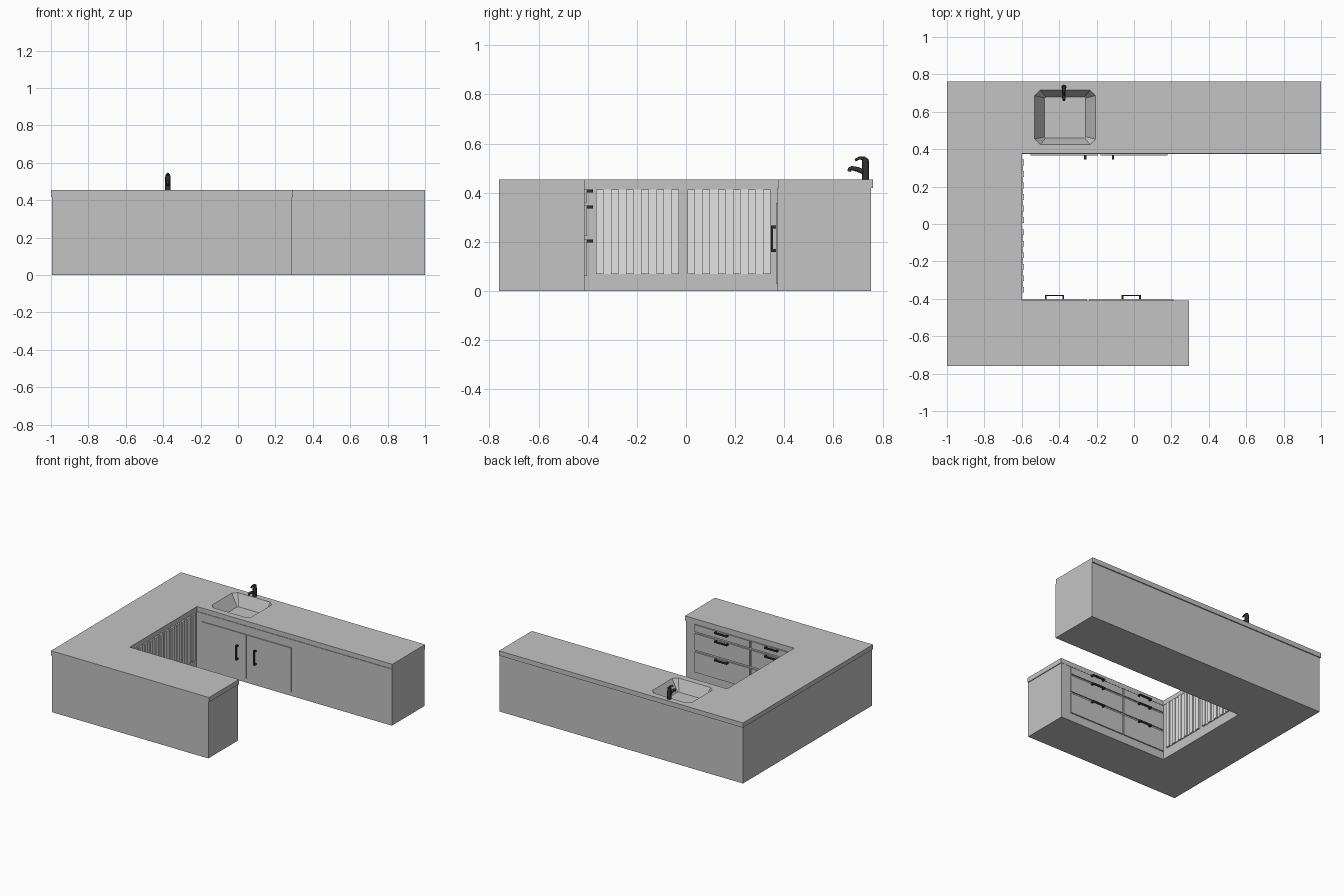
import bpy, bmesh
from mathutils import Vector

cube = bpy.data.objects.get("Cube")
if cube:
    bpy.data.objects.remove(cube, do_unlink=True)


def material(name, color):
    m = bpy.data.materials.new(name)
    m.use_nodes = True
    m.diffuse_color = (*color, 1)
    m.node_tree.nodes["Principled BSDF"].inputs["Base Color"].default_value = (*color, 1)
    return m


GREY = material("cabinet grey", (0.55, 0.55, 0.55))
PALE = material("pale slats", (0.78, 0.78, 0.78))
BLACK = material("black metal", (0.03, 0.03, 0.03))


def finish(name, bm, mat):
    bmesh.ops.recalc_face_normals(bm, faces=bm.faces)
    mesh = bpy.data.meshes.new(name)
    bm.to_mesh(mesh)
    bm.free()
    mesh.materials.append(mat)
    ob = bpy.data.objects.new(name, mesh)
    bpy.context.collection.objects.link(ob)
    return ob


def add_box(bm, lo, hi):
    lo, hi = Vector(lo), Vector(hi)
    verts = bmesh.ops.create_cube(bm, size=1)["verts"]
    for v in verts:
        v.co = (lo + hi) / 2 + v.co * (hi - lo)


def boxes(name, spans, mat):
    bm = bmesh.new()
    for lo, hi in spans:
        add_box(bm, lo, hi)
    return finish(name, bm, mat)


def prism(name, outline, z0, z1, mat):
    bm = bmesh.new()
    face = bm.faces.new([bm.verts.new((x, y, z0)) for x, y in outline])
    top = bmesh.ops.extrude_face_region(bm, geom=[face])["geom"]
    for v in top:
        if isinstance(v, bmesh.types.BMVert):
            v.co.z = z1
    return finish(name, bm, mat)


def u_shape(left, back, inner_back, inner_left, inner_front, front_end):
    return [(left, -0.76), (front_end, -0.76), (front_end, inner_front),
            (inner_left, inner_front), (inner_left, inner_back),
            (1, inner_back), (1, back), (left, back)]


# U-shaped cabinet body and the worktop overhanging it
TOP, LIP = 0.453, 0.418
body = prism("cabinet_body", u_shape(-0.994, 0.753, 0.373, -0.602, -0.412, 0.289), 0, LIP, GREY)
worktop = prism("worktop", u_shape(-1, 0.761, 0.377, -0.600, -0.410, 0.295), LIP, TOP, GREY)


# Sink basin: a tapered cut with clipped corners
def ring(bm, hx, hy, c, z):
    pts = [(hx - c, -hy), (hx, c - hy), (hx, hy - c), (hx - c, hy),
           (c - hx, hy), (-hx, hy - c), (-hx, c - hy), (c - hx, -hy)]
    return [bm.verts.new((x - 0.368, y + 0.57, z)) for x, y in pts]


bm = bmesh.new()
rings = [ring(bm, 0.11, 0.11, 0.006, 0.37), ring(bm, 0.163, 0.146, 0.03, TOP),
         ring(bm, 0.163, 0.146, 0.03, TOP + 0.05)]
bm.faces.new(rings[0])
bm.faces.new(rings[-1])
for a, b in zip(rings, rings[1:]):
    for i in range(8):
        j = (i + 1) % 8
        bm.faces.new((a[i], a[j], b[j], b[i]))
cutter = finish("sink_cutter", bm, GREY)
cutter.hide_render = True
for ob in (body, worktop):
    mod = ob.modifiers.new("sink", "BOOLEAN")
    mod.operation, mod.solver, mod.object = "DIFFERENCE", "EXACT", cutter
    bpy.context.view_layer.objects.active = ob
    bpy.ops.object.modifier_apply(modifier=mod.name)
bpy.data.objects.remove(cutter, do_unlink=True)


# Doors under the sink, with upright bar handles
for side, x0, x1, hx in (("right", -0.553, -0.192, -0.26), ("left", -0.180, 0.178, -0.112)):
    boxes(side + "_door", [((x0, 0.366, 0.03), (x1, 0.374, 0.357))], GREY)
    w = 0.006
    boxes(side + "_door_handle",
          [((hx - w, 0.345, 0.158), (hx + w, 0.353, 0.266))] +
          [((hx - w, 0.35, z), (hx + w, 0.368, z + 0.012)) for z in (0.158, 0.254)], BLACK)

# Two columns of three drawers, with level bar handles near their tops
rows = [(0.06, 0.210), (0.224, 0.347), (0.360, 0.412)]
for col, x0, x1, hx in (("inner", -0.598, -0.250, -0.425), ("outer", -0.240, 0.212, -0.015)):
    for n, (z0, z1) in enumerate(rows):
        boxes(f"{col}_drawer_{n + 1}", [((x0, -0.413, z0), (x1, -0.403, z1))], GREY)
        zc = z1 - 0.006
        boxes(f"{col}_drawer_handle_{n + 1}",
              [((hx - 0.052, -0.386, zc - 0.006), (hx + 0.052, -0.379, zc + 0.006))] +
              [((x - 0.005, -0.405, zc - 0.006), (x + 0.005, -0.383, zc + 0.006))
               for x in (hx - 0.047, hx + 0.047)], BLACK)

# Two slatted panels, made of alternating raised and sunken boards
WIDTH = 0.0308
for name, start in (("front_slats", -0.367), ("back_slats", 0.006)):
    spans = []
    for i in range(11):
        y = start + i * WIDTH
        depth = -0.589 if i % 2 == 0 else -0.596
        spans.append(((-0.603, y, 0.07), (depth, y + WIDTH, 0.412)))
    boxes(name, spans, PALE)


# Tap: round column, drooping spout and swept lever
def tube(name, path):
    curve = bpy.data.curves.new(name, "CURVE")
    curve.dimensions = "3D"
    curve.bevel_depth, curve.bevel_resolution = 1, 2
    curve.use_fill_caps = True
    spline = curve.splines.new("POLY")
    spline.points.add(len(path) - 1)
    for p, (y, z, r) in zip(spline.points, path):
        p.co, p.radius = (-0.375, y, z, 1), r
    curve.materials.append(BLACK)
    ob = bpy.data.objects.new(name, curve)
    bpy.context.collection.objects.link(ob)


tube("tap_column", [(0.731, 0.45, 0.014), (0.731, 0.525, 0.014), (0.729, 0.538, 0.012)])
tube("tap_spout", [(0.728, 0.482, 0.010), (0.70, 0.494, 0.010), (0.675, 0.500, 0.009),
                   (0.666, 0.496, 0.008), (0.664, 0.486, 0.008)])
tube("tap_lever", [(0.736, 0.528, 0.011), (0.724, 0.539, 0.008), (0.705, 0.541, 0.006),
                   (0.688, 0.532, 0.005)])
